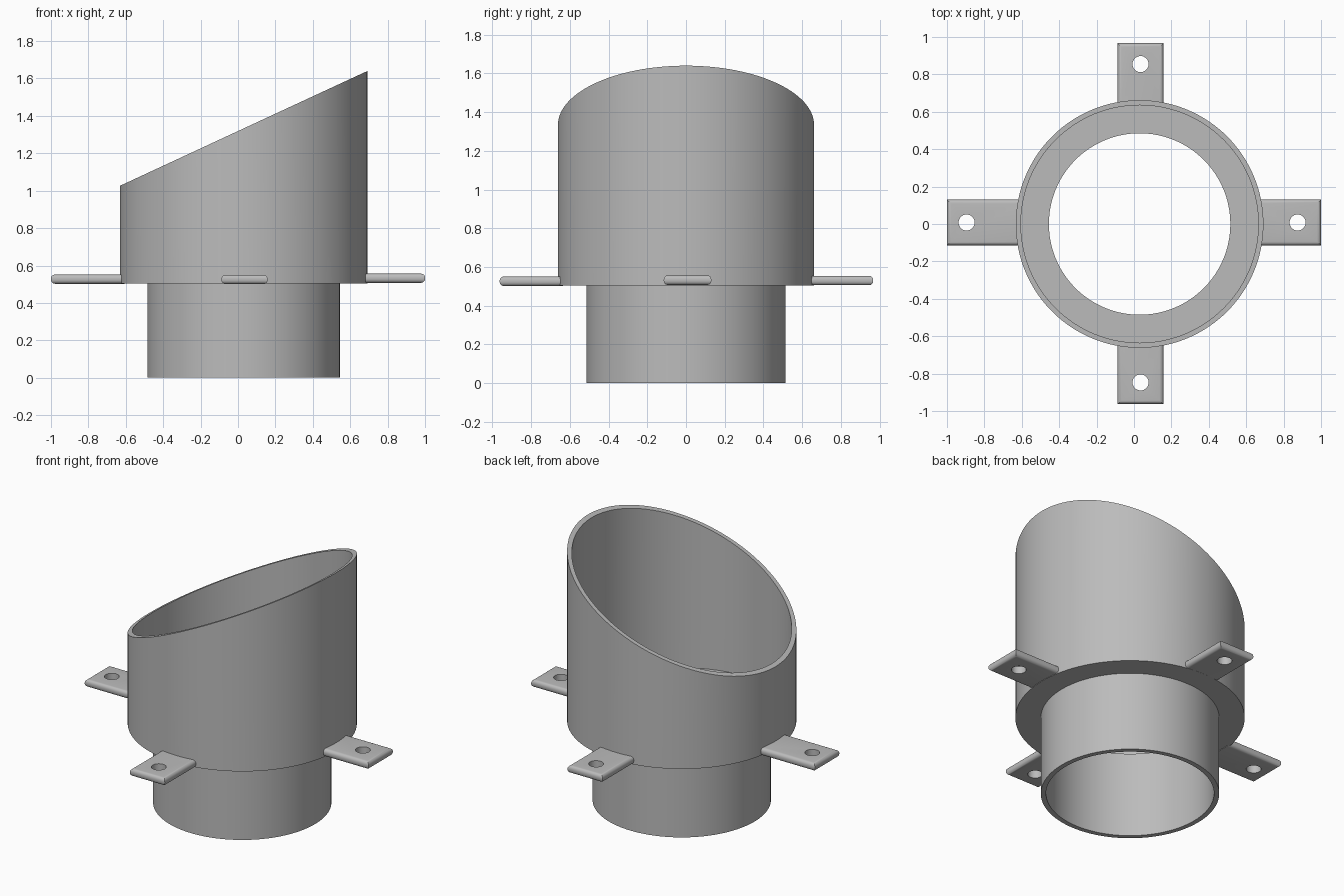
import bpy, bmesh, math
from mathutils import Matrix, Vector

old = bpy.data.objects.get("Cube")
if old:
    bpy.data.objects.remove(old, do_unlink=True)

CX = 0.03            # axis of the tubes
OUTER, INNER = 0.662, 0.635
NECK, BORE = 0.515, 0.485
STEP, FLOOR = 0.505, 0.545

grey = bpy.data.materials.new("plain grey")
grey.use_nodes = True
colour = (0.5, 0.5, 0.5, 1)
grey.diffuse_color = colour
grey.node_tree.nodes["Principled BSDF"].inputs["Base Color"].default_value = colour


def add_object(name, bm):
    bmesh.ops.recalc_face_normals(bm, faces=bm.faces)
    mesh = bpy.data.meshes.new(name)
    bm.to_mesh(mesh)
    bm.free()
    mesh.materials.append(grey)
    obj = bpy.data.objects.new(name, mesh)
    bpy.context.collection.objects.link(obj)
    return obj


def smooth(obj):
    bpy.ops.object.select_all(action='DESELECT')
    obj.select_set(True)
    bpy.context.view_layer.objects.active = obj
    bpy.ops.object.shade_smooth_by_angle(angle=math.radians(35))


# Stepped tube: a closed wall section turned around the axis, then cut on a slant
profile = [(BORE, 0), (NECK, 0), (NECK, STEP), (OUTER, STEP),
           (OUTER, 2), (INNER, 2), (INNER, FLOOR), (BORE, FLOOR)]
bm = bmesh.new()
verts = [bm.verts.new((r, 0, z)) for r, z in profile]
edges = [bm.edges.new((verts[i - 1], verts[i])) for i in range(len(verts))]
bmesh.ops.spin(bm, geom=verts + edges, axis=(0, 0, 1), cent=(0, 0, 0),
               angle=math.tau, steps=128)
bmesh.ops.remove_doubles(bm, verts=bm.verts, dist=0.0005)
for v in bm.verts:
    if v.co.z > 1:
        v.co.z = 1.333 + 0.464 * v.co.x
bmesh.ops.translate(bm, verts=bm.verts, vec=(CX, 0, 0))
smooth(add_object("stepped_tube", bm))


# Mounting tab: plate with rounded free edges and a screw hole
def tab(name, angle, tip, hole, origin, z):
    root, width, thick = 0.636, 0.246, 0.049
    bm = bmesh.new()
    bmesh.ops.create_cube(bm, size=1)
    for v in bm.verts:
        v.co = Vector((root if v.co.x < 0 else tip, v.co.y * width, v.co.z * thick))
    rims = [e for e in bm.edges
            if abs(e.verts[0].co.z - e.verts[1].co.z) < 0.001
            and max(v.co.x for v in e.verts) > root + 0.01]
    bmesh.ops.bevel(bm, geom=rims, offset=0.021, segments=5, profile=0.5,
                    affect='EDGES')
    plate = add_object(name, bm)

    bm = bmesh.new()
    bmesh.ops.create_cone(bm, cap_ends=True, segments=32, radius1=0.043,
                          radius2=0.043, depth=0.2,
                          matrix=Matrix.Translation((hole, 0, 0)))
    cutter = add_object("hole_cutter", bm)
    cutter.hide_render = True
    cut = plate.modifiers.new("screw_hole", 'BOOLEAN')
    cut.operation = 'DIFFERENCE'
    cut.solver = 'EXACT'
    cut.object = cutter
    bpy.ops.object.select_all(action='DESELECT')
    plate.select_set(True)
    bpy.context.view_layer.objects.active = plate
    bpy.ops.object.modifier_apply(modifier=cut.name)
    bpy.data.objects.remove(cutter, do_unlink=True)
    plate.data.transform(Matrix.Translation((*origin, z))
                         @ Matrix.Rotation(math.radians(angle), 4, 'Z'))
    smooth(plate)


tab("left_tab", 0, 0.97, 0.845, (CX, 0.008), 0.532)
tab("back_tab", 90, 0.967, 0.855, (0.035, 0), 0.53)
tab("right_tab", 180, 1.03, 0.925, (CX, 0.008), 0.527)
tab("front_tab", 270, 0.963, 0.847, (0.035, 0), 0.526)
